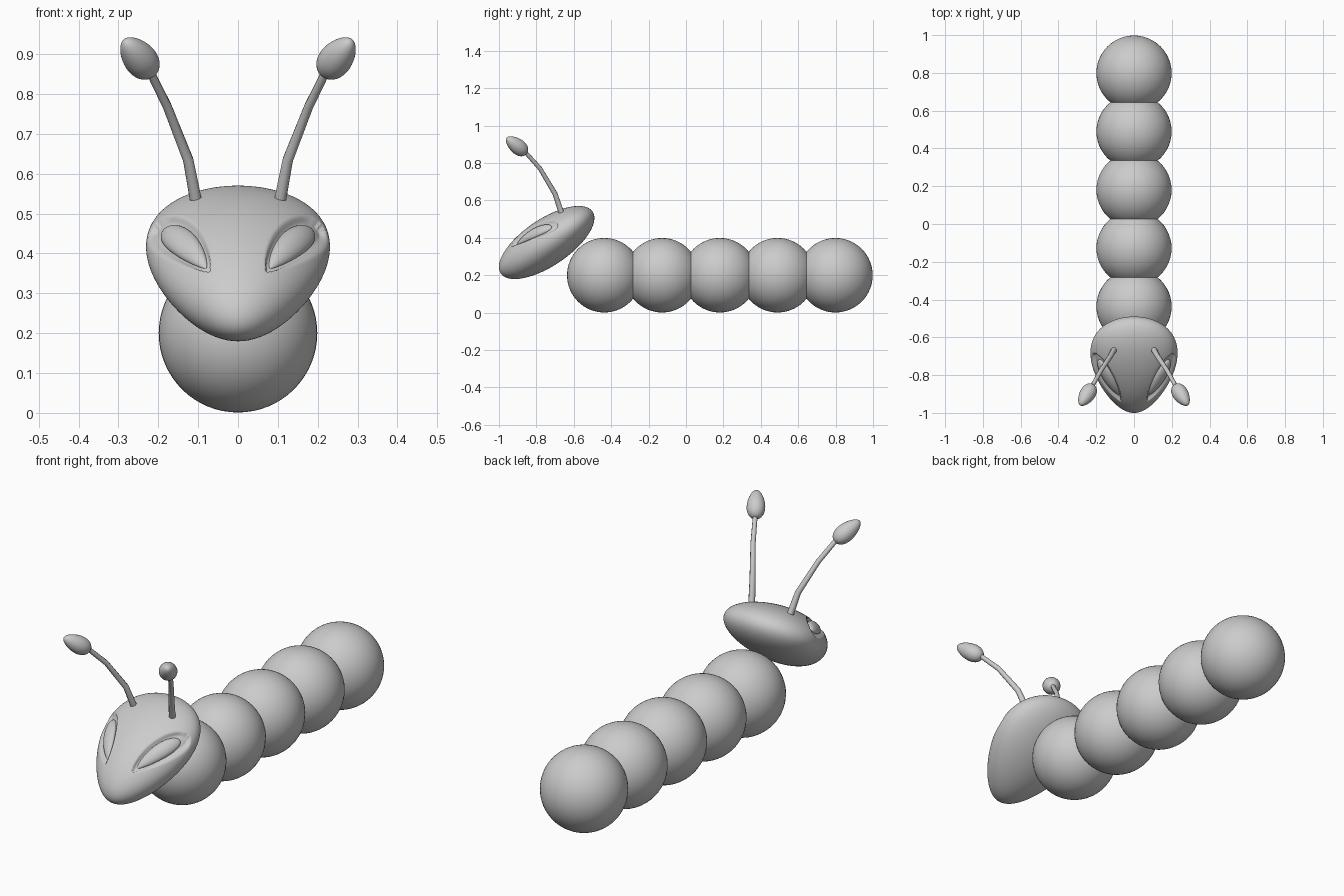
import bpy, bmesh, math
from mathutils import Matrix, Vector

if "Cube" in bpy.data.objects:
    bpy.data.objects.remove(bpy.data.objects["Cube"], do_unlink=True)

grey = bpy.data.materials.new("plain grey")
grey.use_nodes = True
grey.diffuse_color = (0.6, 0.6, 0.6, 1)
grey.node_tree.nodes["Principled BSDF"].inputs["Base Color"].default_value = (0.6, 0.6, 0.6, 1)


def sphere(name, segments, rings, shape, matrix):
    """Smooth unit sphere whose points are remapped by shape, then placed."""
    bm = bmesh.new()
    bmesh.ops.create_uvsphere(bm, u_segments=segments, v_segments=rings, radius=1)
    for v in bm.verts:
        v.co = shape(v.co.copy())
    bmesh.ops.recalc_face_normals(bm, faces=bm.faces)
    for f in bm.faces:
        f.smooth = True
    mesh = bpy.data.meshes.new(name)
    bm.to_mesh(mesh)
    bm.free()
    mesh.materials.append(grey)
    obj = bpy.data.objects.new(name, mesh)
    obj.matrix_world = matrix
    bpy.context.collection.objects.link(obj)
    return obj


# Body: a row of overlapping balls
for i in range(5):
    place = Matrix.Translation((0, -0.437 + 0.309 * i, 0.2))
    sphere(f"body_segment_{i + 1}", 48, 32, lambda c: c * 0.199, place)

# Head: flattened egg, tilted, narrower at the chin
LENGTH, THICK = 0.296, 0.125
head_place = Matrix.Translation((0, -0.745, 0.375)) @ Matrix.Rotation(math.radians(34), 4, 'X')


def width(s):
    return 0.222 + 0.065 * s


def surface(x, u):
    s = u / LENGTH
    return THICK * math.sqrt(max(0, 1 - s * s - (x / width(s)) ** 2))


# Teardrop eye outline, pointed at the inner lower end
EYE_START = Vector((0.085, -0.145))
EYE_AXIS = Vector((0.108, 0.215))
ALONG = EYE_AXIS.normalized()
ACROSS = Vector((ALONG.y, -ALONG.x))


def teardrop(p):
    p = min(max(p, 0), 1)
    return p ** 0.75 * (1 - p) ** 0.5 / 0.431


def normal(x, u):
    e = 0.002
    dx = (surface(x + e, u) - surface(x - e, u)) / (2 * e)
    du = (surface(x, u + e) - surface(x, u - e)) / (2 * e)
    return Vector((-dx, -du, 1)).normalized()


def head_shape(c):
    p = Vector((c.x * width(c.y), c.y * LENGTH, c.z * THICK))
    if c.z > 0.05:
        # Sunken socket around each eye
        rel = Vector((abs(p.x), p.y)) - EYE_START
        t = rel.dot(ALONG) / EYE_AXIS.length
        half = 0.052 * teardrop((t + 0.1) / 1.25)
        if half > 0.001:
            k = min(max((1 - abs(rel.dot(ACROSS)) / half) / 0.4, 0), 1)
            p -= normal(p.x, p.y) * 0.016 * k * k * (3 - 2 * k)
    return p


sphere("head", 192, 128, head_shape, head_place)


def make_eye(side):
    def eye_shape(c):
        t = (c.z + 1) / 2
        ring = math.hypot(c.x, c.y) or 1
        half = teardrop(t)
        q = EYE_START + EYE_AXIS * t + ACROSS * (0.034 * half * c.x / ring)
        lift = -0.016 + 0.02 * half * c.y / ring
        p = Vector((q.x, q.y, surface(q.x, q.y))) + normal(q.x, q.y) * lift
        p.x *= side
        return p
    return eye_shape


# Antennae: bent tapering stalks with egg-shaped tips
STALK = [(0.100, -0.650, 0.500, 0.016), (0.105, -0.665, 0.530, 0.016),
         (0.125, -0.700, 0.635, 0.014), (0.178, -0.780, 0.770, 0.012),
         (0.225, -0.865, 0.865, 0.011)]


def bulb_shape(c):
    r = 0.041 * (1 - 0.22 * c.z)
    return Vector((c.x * r, c.y * r, c.z * 0.074))


for label, side in (("left", 1), ("right", -1)):
    sphere(f"{label}_eye", 32, 40, make_eye(side), head_place)

    curve = bpy.data.curves.new(f"{label}_antenna_stalk", 'CURVE')
    curve.dimensions = '3D'
    curve.bevel_depth = 1
    curve.bevel_resolution = 2
    curve.use_fill_caps = True
    line = curve.splines.new('POLY')
    line.points.add(len(STALK) - 1)
    for point, (x, y, z, r) in zip(line.points, STALK):
        point.co = (x * side, y, z, 1)
        point.radius = r
    line.use_smooth = True
    curve.materials.append(grey)
    stalk = bpy.data.objects.new(f"{label}_antenna_stalk", curve)
    bpy.context.collection.objects.link(stalk)

    aim = Vector((0.45 * side, -0.7, 0.55)).to_track_quat('Z', 'Y').to_matrix().to_4x4()
    sphere(f"{label}_antenna_tip", 32, 24, bulb_shape,
           Matrix.Translation((0.25 * side, -0.906, 0.893)) @ aim)
